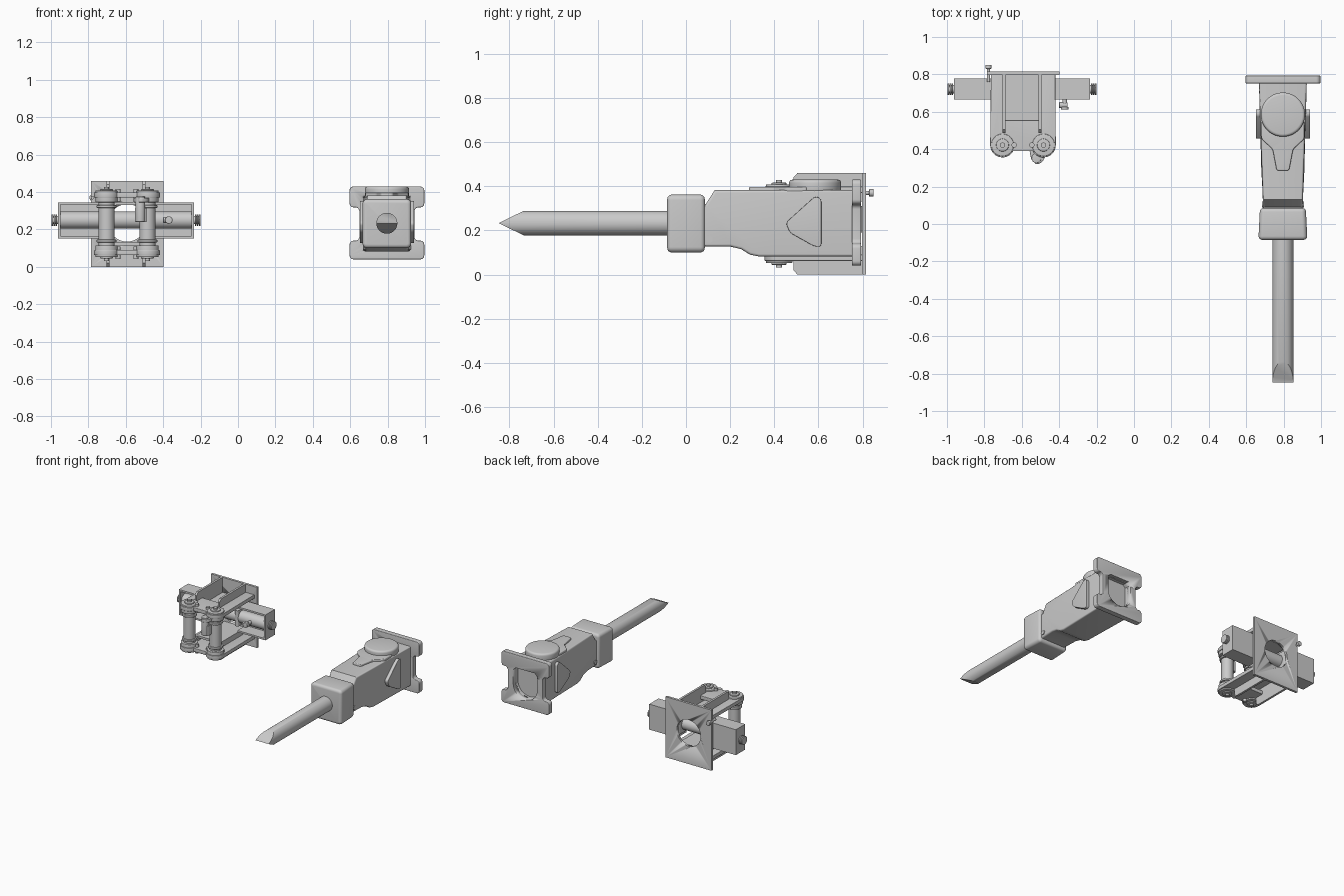
import bpy, bmesh, math
from mathutils import Vector
from math import sin, cos, radians

if "Cube" in bpy.data.objects:
    bpy.data.objects.remove(bpy.data.objects["Cube"])

ORDER = {'X': lambda a, b, d: (d, a, b), 'Y': lambda a, b, d: (a, d, b), 'Z': lambda a, b, d: (a, b, d)}


def finish(name, bm, angle=35):
    bmesh.ops.recalc_face_normals(bm, faces=bm.faces)
    me = bpy.data.meshes.new(name)
    bm.to_mesh(me)
    bm.free()
    for p in me.polygons:
        p.use_smooth = True
    me.set_sharp_from_angle(angle=radians(angle))
    ob = bpy.data.objects.new(name, me)
    bpy.context.collection.objects.link(ob)
    return ob


def prism(name, pts, axis, lo, hi, corner=0, bevel=0, shape=None):
    """Extrude an outline along an axis, round its corners, then its rims."""
    bm = bmesh.new()
    f = bm.faces.new([bm.verts.new(ORDER[axis](a, b, lo)) for a, b in pts])
    ext = bmesh.ops.extrude_face_region(bm, geom=[f])
    d = Vector(ORDER[axis](0, 0, hi - lo))
    bmesh.ops.translate(bm, vec=d, verts=[v for v in ext['geom'] if isinstance(v, bmesh.types.BMVert)])
    bmesh.ops.recalc_face_normals(bm, faces=bm.faces)
    dn = d.normalized()
    along = lambda e: abs((e.verts[0].co - e.verts[1].co).normalized().dot(dn)) > 0.9
    if corner:
        bmesh.ops.bevel(bm, geom=[e for e in bm.edges if along(e) and e.calc_face_angle() > 0.2],
                        offset=corner, segments=6, profile=0.5, affect='EDGES', clamp_overlap=True)
    if shape:
        for v in bm.verts:
            shape(v)
    if bevel:
        bmesh.ops.bevel(bm, geom=[e for e in bm.edges if e.calc_face_angle() > 0.7 and not along(e)],
                        offset=bevel, segments=4, profile=0.5, affect='EDGES', clamp_overlap=True)
    return finish(name, bm)


def circle(a, b, r, n=40):
    return [(a + r * cos(2 * math.pi * i / n), b + r * sin(2 * math.pi * i / n)) for i in range(n)]


def cyl(name, a, b, r, axis, lo, hi, bevel=0, n=40):
    return prism(name, circle(a, b, r, n), axis, lo, hi, 0, bevel)


def box(name, x, y, z, corner=0, bevel=0, axis='Z'):
    p, q, d = {'X': (y, z, x), 'Y': (x, z, y), 'Z': (x, y, z)}[axis]
    return prism(name, [(p[0], q[0]), (p[1], q[0]), (p[1], q[1]), (p[0], q[1])], axis, *d, corner, bevel)


def cut(ob, cutter):
    m = ob.modifiers.new('cut', 'BOOLEAN')
    m.object, m.operation, m.solver = cutter, 'DIFFERENCE', 'EXACT'
    bpy.context.view_layer.update()
    dg = bpy.context.evaluated_depsgraph_get()
    me = bpy.data.meshes.new_from_object(ob.evaluated_get(dg))
    ob.modifiers.clear()
    ob.data = me
    bpy.data.objects.remove(cutter)


# ---------------- Breaker hammer ----------------
CX = 0.796


def taper(v):
    t = min(max((v.co.y - 0.09) / 0.45, 0), 1)
    v.co.x = CX + (v.co.x - CX) * (0.82 + 0.18 * t)


prism('hammer_body', [(0.07, 0.127), (0.20, 0.127), (0.25, 0.115), (0.29, 0.09), (0.33, 0.082), (0.76, 0.082),
                      (0.76, 0.382), (0.13, 0.382), (0.09, 0.32), (0.07, 0.32)],
      'X', CX - 0.128, CX + 0.128, 0, 0.012, taper)

# front head block, slightly narrower at its rear
head = box('hammer_head', (CX - 0.13, CX + 0.13), (-0.085, 0.085), (0.10, 0.362), 0.025, 0.02, 'Y')
for v in head.data.vertices:
    if v.co.y > 0.05:
        v.co.x = CX + (v.co.x - CX) * 0.95

# chisel with a wedge tip
chisel = cyl('chisel', CX, 0.233, 0.056, 'Y', -0.848, -0.06, 0, 48)
bm = bmesh.new()
bm.from_mesh(chisel.data)
for s in (1, -1):
    r = bmesh.ops.bisect_plane(bm, geom=bm.verts[:] + bm.edges[:] + bm.faces[:], plane_co=(CX, -0.848, 0.233),
                               plane_no=(0, -0.056, s * 0.113), clear_outer=True)
    bmesh.ops.holes_fill(bm, edges=[e for e in bm.edges if e.is_boundary], sides=0)
bpy.data.objects.remove(chisel)
finish('chisel', bm)

# round accumulator cap and its tapered rib
cyl('top_cap', CX, 0.585, 0.118, 'Z', 0.37, 0.43, 0.015, 56)
prism('cap_rib', [(CX - 0.115, 0.55), (CX - 0.115, 0.455), (CX - 0.055, 0.40), (CX - 0.033, 0.285),
                  (CX + 0.033, 0.285), (CX + 0.055, 0.40), (CX + 0.115, 0.455), (CX + 0.115, 0.55)],
      'Z', 0.37, 0.397, 0.012, 0.006)

# rounded triangular bosses on both sides
for s, n in ((-1, 'left'), (1, 'right')):
    prism('side_boss_' + n, [(0.452, 0.235), (0.585, 0.355), (0.613, 0.345), (0.613, 0.125), (0.58, 0.128),
                             (0.47, 0.19)], 'X', CX + s * 0.11, CX + s * 0.145, 0.018, 0.01)
    cyl('retainer_pin_' + n, 0.105, 0.16, 0.016, 'X', CX + s * 0.07, CX + s * 0.112, 0, 20)

# notched mounting plate with a D-shaped pocket
half = [(0.2, 0.04), (0.2, 0.14), (0.147, 0.14), (0.147, 0.318), (0.2, 0.318), (0.2, 0.43)]
mount = prism('mount_plate', [(CX + a, b) for a, b in half] + [(CX - a, b) for a, b in reversed(half)],
              'Y', 0.752, 0.793, 0.022, 0.004)
pocket = [(CX + 0.1 * cos(radians(a)), 0.20 + 0.09 * sin(radians(a))) for a in range(180, 361, 12)]
pocket += [(CX + 0.1, 0.31), (CX + 0.08, 0.33), (CX - 0.08, 0.33), (CX - 0.1, 0.31)]
cut(mount, prism('cutter', pocket, 'Y', 0.74, 0.82))
for ob in (bpy.data.objects['hammer_body'],):
    cut(ob, prism('cutter', pocket, 'Y', 0.735, 0.82))

# ---------------- Coupler bracket ----------------
PINS = (-0.703, -0.484)
PY, MID = 0.422, 0.23
RIBS = (-0.695, -0.502)

back = box('bracket_back_plate', (-0.785, -0.398), (0.797, 0.815), (0, 0.46), 0, 0)
cut(back, cyl('cutter', -0.593, 0.235, 0.1, 'Y', 0.7, 0.9, 0, 56))

# ear outline: notched rear, two round lobes at the front
ear = [(-0.765, 0.8), (RIBS[0], 0.8), (RIBS[0], 0.555), (RIBS[1], 0.555), (RIBS[1], 0.8), (-0.421, 0.8)]
for px, a0, a1 in ((PINS[1], 0, -150), (PINS[0], -30, -180)):
    ear += [(px + 0.066 * cos(radians(a0 + (a1 - a0) * i / 12)), PY + 0.066 * sin(radians(a0 + (a1 - a0) * i / 12)))
            for i in range(13)]

for s, n in ((1, 'upper'), (-1, 'lower')):
    def span(a, b):
        return MID + s * a, MID + s * b
    prism('ear_plate_' + n, ear, 'Z', *span(0.14, 0.168), 0, 0.003)
    box('floor_plate_' + n, RIBS, (0.5, 0.8), span(0.10, 0.116))
    for i, rx in enumerate(RIBS):
        prism(f'rib_{n}_{i}', [(0.8, MID + s * 0.10), (0.8, MID + s * 0.23), (0.505, MID + s * 0.23),
                               (0.486, MID + s * 0.21), (0.486, MID + s * 0.10)], 'X', rx - 0.008, rx + 0.008)
    for i, px in enumerate(PINS):
        cyl(f'pin_boss_{n}_{i}', px, PY, 0.06, 'Z', *span(0.115, 0.178), 0.004)
        cyl(f'pin_cap_{n}_{i}', px, PY, 0.034, 'Z', *span(0.17, 0.186), 0.004, 28)
        cyl(f'pin_stud_{n}_{i}', px, PY, 0.014, 'Z', *span(0.18, 0.198), 0, 20)
        bx = px + (0.062 if i == 0 else -0.062)
        cyl(f'ear_bolt_{n}_{i}', bx, PY, 0.014, 'Z', *span(0.12, 0.187), 0, 20)
        cyl(f'pin_collar_{n}_{i}', px, PY, 0.053, 'Z', *span(0.085, 0.10), 0.004)

for i, px in enumerate(PINS):
    cyl(f'pin_{i}', px, PY, 0.042, 'Z', 0.07, 0.39)

# locking lever beside the right pin
prism('lock_lever', [(-0.56, 0.40), (-0.49, 0.43), (-0.462, 0.40), (-0.485, 0.335), (-0.52, 0.315), (-0.55, 0.345)],
      'Z', 0.345, 0.368, 0.015, 0.003)
cyl('lever_pivot', -0.522, 0.352, 0.026, 'Z', 0.24, 0.375, 0.003, 28)
box('lever_block', (-0.55, -0.49), (0.34, 0.44), (0.24, 0.315), 0.01)

# locking cylinder running across, with channel guards and hose nuts
CY, CZ = 0.72, 0.25
cyl('lock_cylinder', CY, CZ, 0.046, 'X', -0.95, -0.245)
for n, xo, xi, s in (('left', -0.963, -0.72, -1), ('right', -0.235, -0.47, 1)):
    prism('cylinder_guard_' + n, [(0.665, 0.152), (0.777, 0.152), (0.777, 0.345), (0.665, 0.345), (0.665, 0.332),
                                  (0.764, 0.332), (0.764, 0.165), (0.665, 0.165)], 'X', xo, xi)
    box('guard_end_' + n, (xo, xo - s * 0.014), (0.665, 0.777), (0.152, 0.345))
    cyl('nut_core_' + n, CY, CZ, 0.022, 'X', xo, xo + s * 0.034, 0, 24)
    for k in (0.004, 0.015, 0.026):
        cyl(f'nut_ring_{n}_{k}', CY, CZ, 0.031, 'X', xo + s * k, xo + s * (k + 0.008), 0.002, 28)
    box('cylinder_gland_' + n, (xi, xi - s * 0.03), (0.67, 0.797), (0.19, 0.31), 0.01)

# hose elbow and rear screw
cyl('elbow_stem', -0.37, CZ, 0.013, 'Y', 0.62, 0.69, 0, 20)
cyl('elbow_arm', 0.635, CZ, 0.016, 'X', -0.40, -0.355, 0.003, 20)
cyl('elbow_tip', -0.37, CZ, 0.02, 'Y', 0.612, 0.626, 0.003, 20)
cyl('screw_shank', -0.778, 0.37, 0.009, 'Y', 0.76, 0.84, 0, 20)
cyl('screw_head', -0.778, 0.37, 0.017, 'Y', 0.83, 0.85, 0.003, 24)
